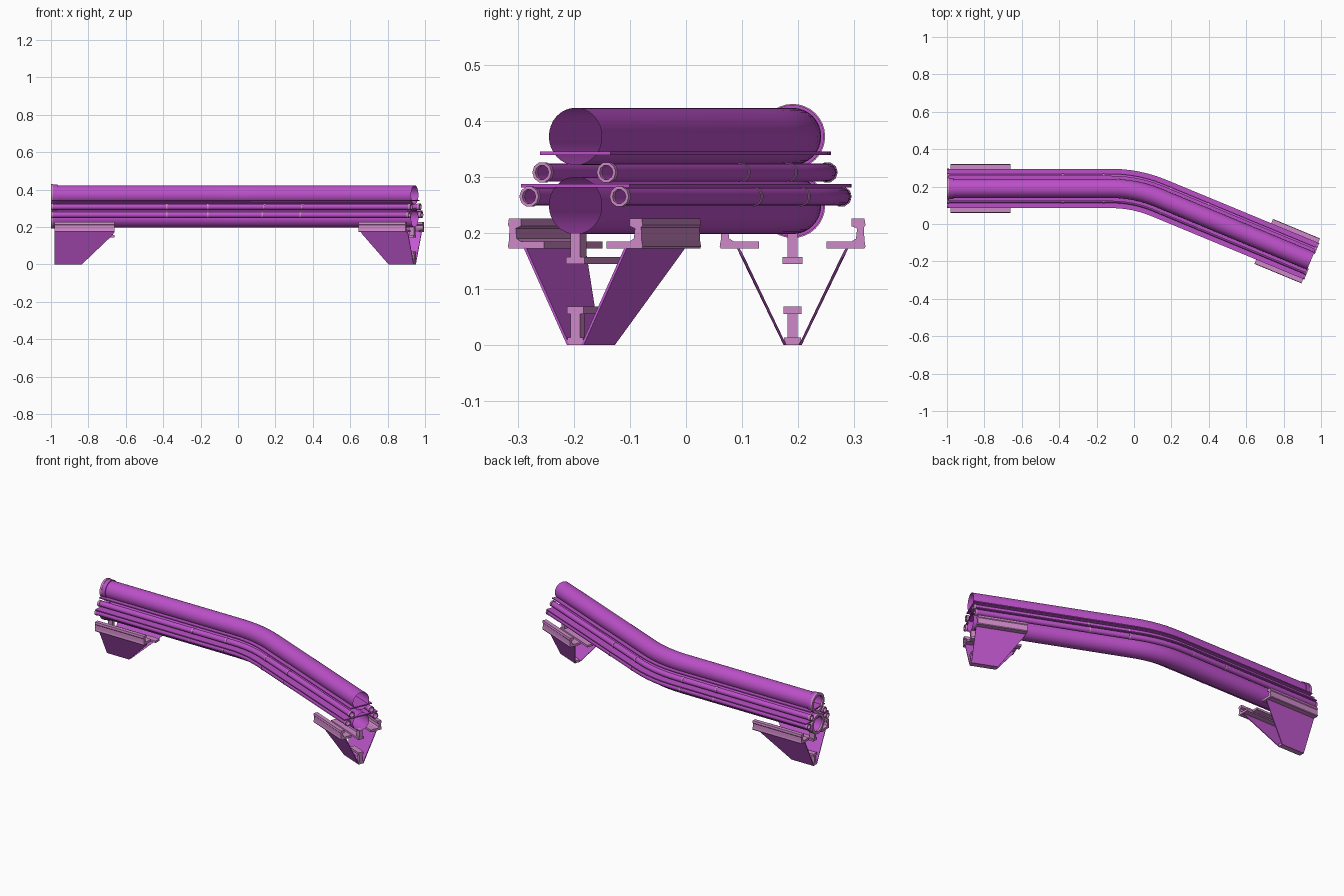
import bpy, bmesh
from math import sin, cos, tan, pi, radians
from mathutils import Vector

if "Cube" in bpy.data.objects:
    bpy.data.objects.remove(bpy.data.objects["Cube"])

# Route of the bundle: straight run, gentle elbow, straight run
TURN = radians(22.5)
TAN = 0.13
RAD = TAN / tan(TURN / 2)
CORNER = Vector((0.01, 0.19))
START = -1.0
S_A = CORNER.x - TAN - START
S_B = S_A + RAD * TURN
S_END = S_B + 1.012 - TAN
S_MID = (S_A + S_B) / 2


def place(s, n, z):
    """Point at distance s along the route, n to its left, height z."""
    if s <= S_A:
        p, a = Vector((START + s, CORNER.y)), 0
    elif s <= S_B:
        a = (s - S_A) / RAD
        p = Vector((START + S_A + RAD * sin(a), CORNER.y - RAD * (1 - cos(a))))
    else:
        a = TURN
        d = Vector((cos(a), -sin(a)))
        p = CORNER + d * (TAN + s - S_B)
    return Vector((p.x + n * sin(a), p.y + n * cos(a), z))


def material(name, rgb):
    m = bpy.data.materials.new(name)
    m.diffuse_color = (*rgb, 1)
    m.use_nodes = True
    m.node_tree.nodes["Principled BSDF"].inputs["Base Color"].default_value = m.diffuse_color
    return m


PURPLE = material("purple_metal", (0.50, 0.08, 0.58))
LEG = material("leg_purple", (0.55, 0.10, 0.65))
PINK = material("pink_trim", (0.62, 0.25, 0.58))


def loft(name, loops, mat, cyclic=False, caps=False, smooth=False):
    """Skin a list of equal closed loops of (s, n, z)."""
    bm = bmesh.new()
    rows = [[bm.verts.new(place(*p)) for p in loop] for loop in loops]
    k = len(rows[0])
    pairs = list(zip(rows, rows[1:])) + ([(rows[-1], rows[0])] if cyclic else [])
    for a, b in pairs:
        for i in range(k):
            j = (i + 1) % k
            bm.faces.new((a[i], a[j], b[j], b[i]))
    if caps:
        bm.faces.new(rows[0][::-1])
        bm.faces.new(rows[-1])
    bmesh.ops.recalc_face_normals(bm, faces=bm.faces)
    me = bpy.data.meshes.new(name)
    bm.to_mesh(me)
    bm.free()
    me.materials.append(mat)
    ob = bpy.data.objects.new(name, me)
    bpy.context.collection.objects.link(ob)
    if smooth:
        bpy.ops.object.select_all(action='DESELECT')
        ob.select_set(True)
        bpy.context.view_layer.objects.active = ob
        bpy.ops.object.shade_smooth_by_angle(angle=radians(40))
    return ob


def sweep(name, profile, s0, s1, mat, **kw):
    arc = [S_A + (S_B - S_A) * i / 6 for i in range(7)]
    stations = [s0] + [s for s in arc if s0 < s < s1] + [s1]
    return loft(name, [[(s, n, z) for n, z in profile] for s in stations], mat, **kw)


def circle(n, z, r, sides):
    return [(n + r * cos(2 * pi * i / sides), z + r * sin(2 * pi * i / sides))
            for i in range(sides)]


def rect(n0, n1, z0, z1):
    return [(n0, z0), (n1, z0), (n1, z1), (n0, z1)]


def ring(name, n, z, r_in, r_out, s0, s1, sides, mat):
    loops = [[(s, *p) for p in circle(n, z, r, sides)]
             for s, r in ((s0, r_out), (s1, r_out), (s1, r_in), (s0, r_in))]
    return loft(name, loops, mat, cyclic=True, smooth=True)


# Two large open pipes, flanged at the left end
for name, z in (("upper", 0.372), ("lower", 0.249)):
    sweep(f"{name}_main_pipe", circle(0, z, 0.051, 32), 0.005, S_END, PURPLE, smooth=True)
    ring(f"{name}_main_flange", 0, z, 0.043, 0.058, 0, 0.012, 32, PINK)
    ring(f"{name}_main_collar", 0, z, 0.050, 0.056, 0.012, 0.035, 32, PURPLE)

# Four small pipes with couplings and end rings
for row, off, z in (("upper", 0.062, 0.308), ("lower", 0.087, 0.265)):
    for side, sg in (("back", 1), ("front", -1)):
        n = sg * off
        base = f"{row}_{side}_small"
        sweep(base + "_pipe", circle(n, z, 0.016, 16), 0.0, S_END, PURPLE, smooth=True)
        for i, d in enumerate((-0.39, -0.17, 0.17, 0.39)):
            ring(f"{base}_coupling_{i}", n, z, 0.0155, 0.0175,
                 S_MID + d - 0.004, S_MID + d + 0.004, 16, PINK)
        for end, s in (("left", 0.0), ("right", S_END - 0.006)):
            ring(f"{base}_{end}_end", n, z, 0.013, 0.0185, s, s + 0.012, 10, PINK)

# Flat tray plates above each row of small pipes
sweep("upper_tray", rect(-0.068, 0.068, 0.339, 0.345), 0.005, S_END, PURPLE, caps=True)
sweep("lower_tray", rect(-0.105, 0.105, 0.281, 0.287), 0.005, S_END, PURPLE, caps=True)

# Rail cross-section: foot, stem and bulb
RAIL = [(0.06, 0.172), (0.128, 0.172), (0.130, 0.176), (0.128, 0.187), (0.127, 0.210),
        (0.130, 0.214), (0.128, 0.226), (0.105, 0.226), (0.105, 0.212),
        (0.115, 0.208), (0.113, 0.190), (0.105, 0.185), (0.06, 0.185)]


def support(name, s_out, s_in):
    """V-shaped stand: s_out is the end of the bundle, s_in faces the bend."""
    d = 1 if s_in > s_out else -1
    for side, sg in (("back", 1), ("front", -1)):
        sweep(f"{name}_{side}_rail", [(sg * n, z) for n, z in RAIL],
              min(s_out, s_in), max(s_out, s_in), PINK, caps=True)
        # Tapered leaning leg plate
        leg = [(s_out, 0.098, 0.174), (s_in, 0.098, 0.174), (s_in - d * 0.01, 0.089, 0.157),
               (s_out + d * 0.145, 0.014, 0.0), (s_out, 0.014, 0.0)]
        loft(f"{name}_{side}_leg",
             [[(s, sg * (n + t), z) for s, n, z in leg] for t in (-0.003, 0.002)],
             LEG, caps=True)

    def bar(part, half, z0, z1, length):
        a, b = sorted((s_out, s_out + d * length))
        sweep(f"{name}_{part}", rect(-half, half, z0, z1), a, b, PINK, caps=True)

    # Centre beam under the pipes and foot beam between the legs
    bar("centre_flange", 0.018, 0.145, 0.157, abs(s_in - s_out))
    bar("centre_web", 0.009, 0.157, 0.200, 0.03)
    bar("foot_plate", 0.015, 0.0, 0.014, 0.145)
    bar("foot_web", 0.009, 0.014, 0.056, 0.02)
    bar("foot_top_flange", 0.016, 0.056, 0.069, 0.09)


support("left_support", 0.02, 0.34)
support("right_support", S_END, S_END - 0.272)
